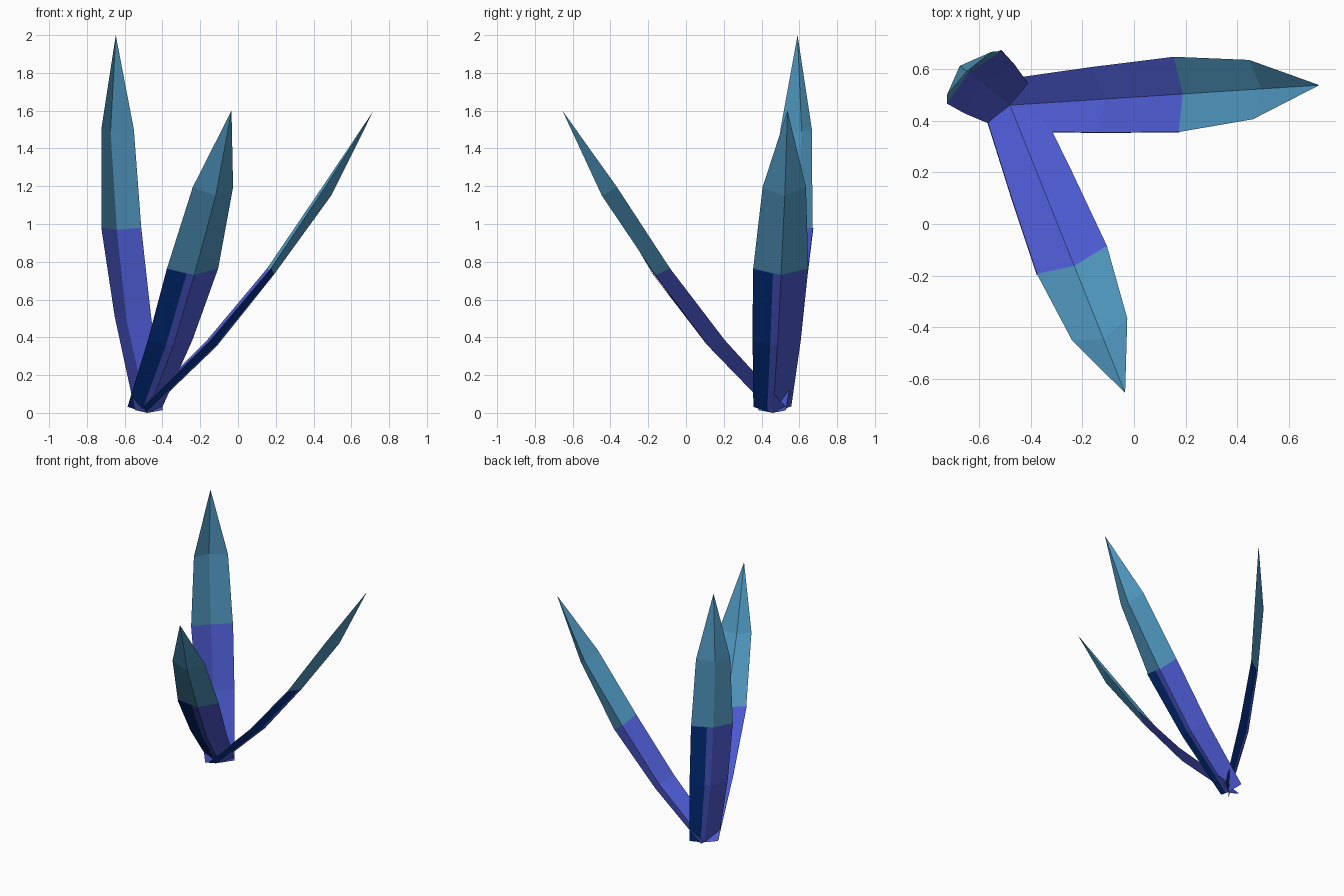
import bpy, bmesh, math
from mathutils import Vector

if "Cube" in bpy.data.objects:
    bpy.data.objects.remove(bpy.data.objects["Cube"])

BASE = Vector((-0.48, 0.46, 0.0))   # where the three leaves meet


def material(name, rgb):
    m = bpy.data.materials.new(name)
    m.diffuse_color = (*rgb, 1.0)
    m.use_nodes = True
    m.node_tree.nodes["Principled BSDF"].inputs["Base Color"].default_value = m.diffuse_color
    return m


BLUE = material("violet blue", (0.08, 0.112, 0.69))
TEAL = material("teal blue", (0.084, 0.328, 0.552))
NAVY = material("navy underside", (0.001, 0.034, 0.27))

# Spine: (reach, height).  Edges: (half width, reach, height).
SPREAD_SPINE = [(0, 0), (0.37, 0.355), (0.67, 0.73), (0.975, 1.15), (1.2, 1.6)]
SPREAD_EDGE = [(0.10, -0.03, 0.035), (0.127, 0.325, 0.385),
               (0.146, 0.645, 0.765), (0.115, 0.935, 1.195)]
TALL_SPINE = [(0, 0), (0.14, 0.49), (0.205, 0.97), (0.247, 1.49), (0.212, 2.0)]
TALL_EDGE = [(0.103, -0.01, 0.015), (0.134, 0.097, 0.51),
             (0.147, 0.175, 0.98), (0.12, 0.20, 1.5)]


def make_object(name, bm, mats):
    me = bpy.data.meshes.new(name)
    bm.to_mesh(me)
    bm.free()
    for m in mats:
        me.materials.append(m)
    ob = bpy.data.objects.new(name, me)
    bpy.context.collection.objects.link(ob)


def leaf(name, spine, edge, heading, across):
    """Folded leaf blade; heading and across are plan angles in degrees."""
    d = Vector((math.cos(math.radians(heading)), math.sin(math.radians(heading)), 0))
    w = Vector((math.cos(math.radians(across)), math.sin(math.radians(across)), 0))
    up = Vector((0, 0, 1))
    mid = [BASE + d * r + up * z for r, z in spine]
    sides = {s: [BASE + d * r + up * z + w * h * s for h, r, z in edge] for s in (1, -1)}

    # blade: two halves meeting at the spine, blue below and teal above
    bm = bmesh.new()
    vm = [bm.verts.new(p) for p in mid]
    for s in (1, -1):
        ve = [bm.verts.new(p) for p in sides[s]]
        for i in range(4):
            loop = [vm[i], ve[i]] + ([ve[i + 1]] if i < 3 else []) + [vm[i + 1]]
            f = bm.faces.new(loop if s > 0 else loop[::-1])
            f.material_index = 0 if i < 2 else 1
    bm.normal_update()
    for f in bm.faces:          # normals face the inner, upper side
        if f.normal.dot(up - d * 0.8) < 0:
            f.normal_flip()
    make_object(name, bm, [BLUE, TEAL])

    # navy band under the outer part of one half
    bm = bmesh.new()
    e = sides[1]
    n = (e[1] - mid[1]).cross(mid[2] - mid[1]).normalized()
    if n.dot(d - up * 0.8) < 0:
        n = -n
    rows = []
    for i in range(3):
        rows.append([bm.verts.new(p + n * 0.005) for p in (mid[i].lerp(e[i], 0.28), e[i])])
    for a, b in zip(rows, rows[1:]):
        bm.faces.new((a[0], a[1], b[1], b[0]))
    bm.normal_update()
    for f in bm.faces:
        if f.normal.dot(n) < 0:
            f.normal_flip()
    make_object(name + "_underside_band", bm, [NAVY])


leaf("right_leaf", SPREAD_SPINE, SPREAD_EDGE, 3.7, -86.3)
leaf("front_leaf", SPREAD_SPINE, SPREAD_EDGE, -68.2, -158.2)
leaf("tall_leaf", TALL_SPINE, TALL_EDGE, 142, 44)
